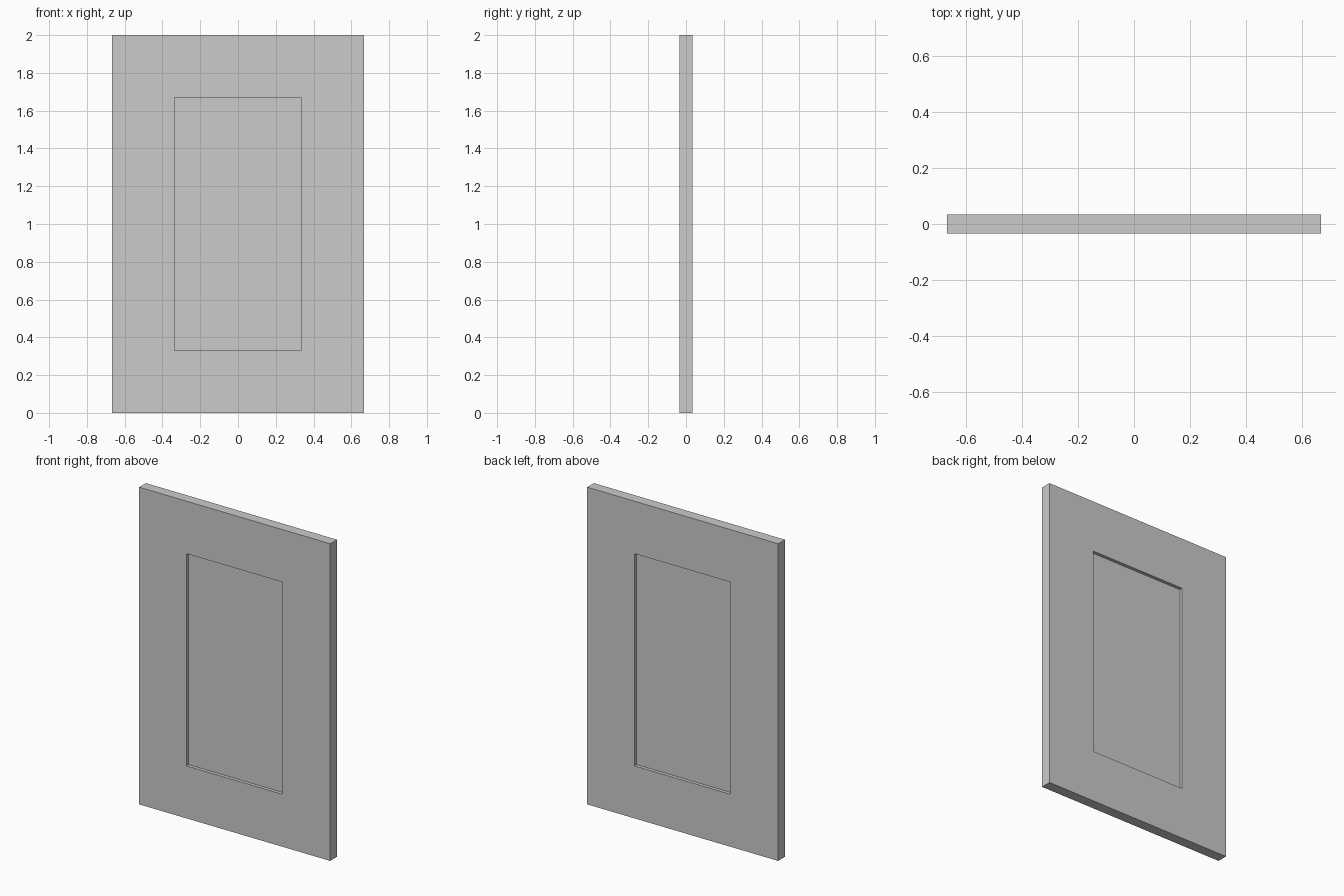
import bpy
import bmesh
from mathutils import Matrix

if "Cube" in bpy.data.objects:
    bpy.data.objects.remove(bpy.data.objects["Cube"])

WIDTH, THICK, HEIGHT = 1.333, 0.067, 2.0
BORDER = 0.331   # frame width around the recess
DEPTH = 0.021    # recess depth on each side

# Door slab standing on the floor
bm = bmesh.new()
bmesh.ops.create_cube(bm, size=1, matrix=Matrix.Translation((0, 0, HEIGHT / 2))
                      @ Matrix.Diagonal((WIDTH, THICK, HEIGHT, 1)))
bm.normal_update()

# Square-sided recessed panel in the front and back faces
for face in [f for f in bm.faces if abs(f.normal.y) > 0.9]:
    inward = -face.normal.copy()
    bmesh.ops.inset_region(bm, faces=[face], thickness=BORDER, use_even_offset=True)
    panel = bmesh.ops.extrude_discrete_faces(bm, faces=[face])["faces"][0]
    bmesh.ops.translate(bm, verts=panel.verts[:], vec=inward * DEPTH)

bmesh.ops.recalc_face_normals(bm, faces=bm.faces[:])
mesh = bpy.data.meshes.new("panel_door")
bm.to_mesh(mesh)
bm.free()
door = bpy.data.objects.new("panel_door", mesh)
bpy.context.collection.objects.link(door)
